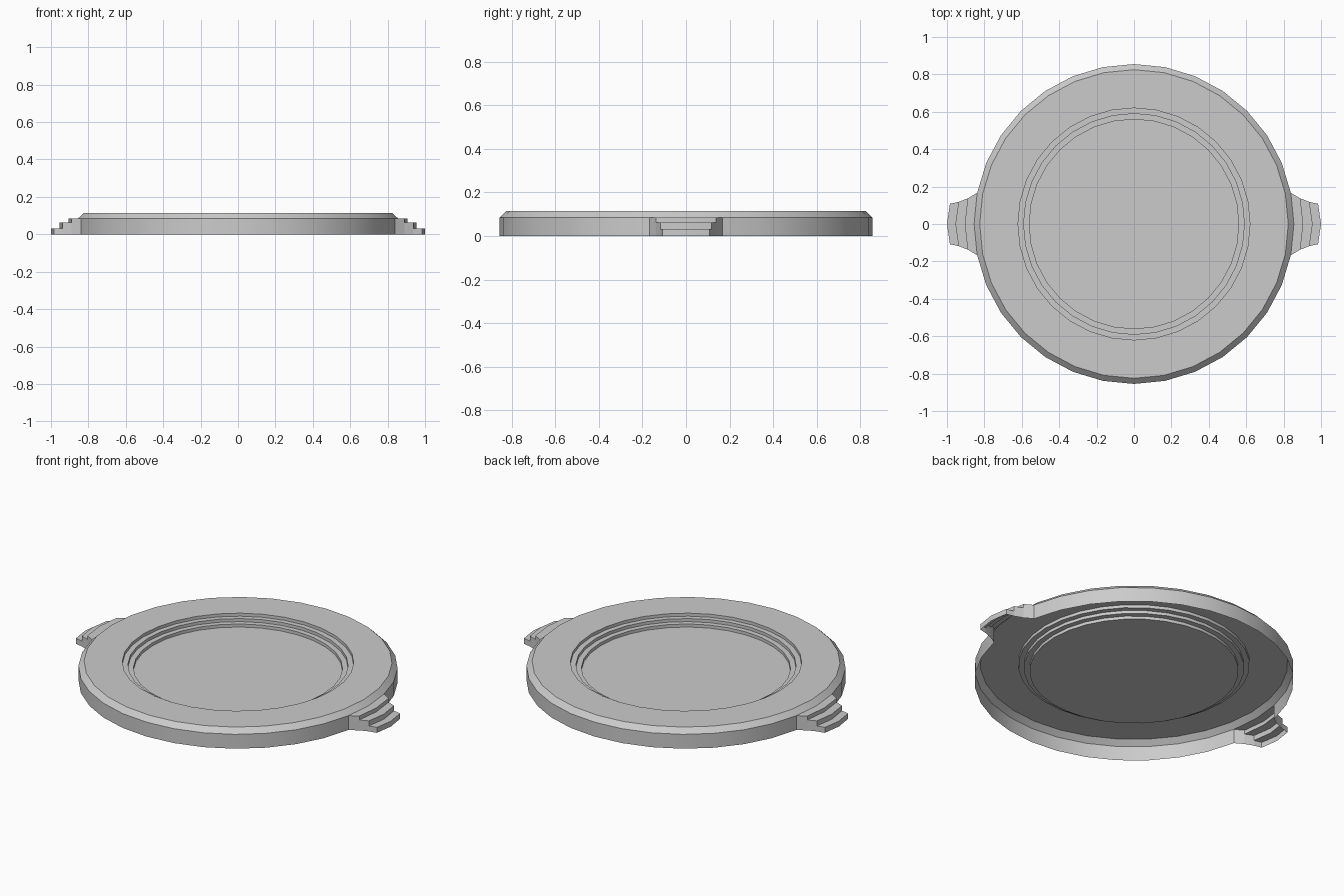
import bpy, bmesh, math

if "Cube" in bpy.data.objects:
    bpy.data.objects.remove(bpy.data.objects["Cube"])

SIDES = 32


def finish(name, bm):
    bmesh.ops.remove_doubles(bm, verts=bm.verts, dist=1e-5)
    me = bpy.data.meshes.new(name)
    bm.to_mesh(me)
    bm.free()
    ob = bpy.data.objects.new(name, me)
    bpy.context.collection.objects.link(ob)
    bpy.ops.object.select_all(action='DESELECT')
    ob.select_set(True)
    bpy.context.view_layer.objects.active = ob
    bpy.ops.object.shade_smooth_by_angle(angle=math.radians(25))
    return ob


# Dish: open-bottomed shell with chamfered rim and stepped recess (radius, height)
profile = [(0.855, 0), (0.855, 0.085), (0.825, 0.114),
           (0.62, 0.114), (0.62, 0.096), (0.59, 0.096),
           (0.59, 0.078), (0.56, 0.078), (0.56, 0.06)]
bm = bmesh.new()
rings = []
for r, z in profile:
    rings.append([bm.verts.new((r * math.cos(i * math.tau / SIDES),
                                r * math.sin(i * math.tau / SIDES), z))
                  for i in range(SIDES)])
# the outer wall is left open where the two handles join
gaps = {SIDES - 1, 0, SIDES // 2 - 1, SIDES // 2}
for k, (a, b) in enumerate(zip(rings, rings[1:])):
    for i in range(SIDES):
        if k == 0 and i in gaps:
            continue
        j = (i + 1) % SIDES
        bm.faces.new((a[i], a[j], b[j], b[i]))
bm.faces.new(rings[-1])
finish("dish", bm)

# Handles: three stepped treads; each arc is (middle x, end x, end y)
a0 = math.tau / SIDES
arcs = [(0.855, 0.855 * math.cos(a0), 0.855 * math.sin(a0)),
        (0.905, 0.889, 0.137), (0.955, 0.938, 0.118), (1.0, 0.984, 0.108)]
heights = [0.085, 0.062, 0.032, 0.0]


def points(arc):
    mid, ex, ey = arc
    return [(ex, -ey), (mid, 0), (ex, ey)]


for name, s in (("right_handle", 1), ("left_handle", -1)):
    bm = bmesh.new()

    def quad(*pts):
        # rotate half a turn for the left handle
        bm.faces.new([bm.verts.new((s * x, s * y, z)) for x, y, z in pts])

    for k in range(3):
        p, q = points(arcs[k]), points(arcs[k + 1])
        h, low = heights[k], heights[k + 1]
        for i in range(2):
            quad((*p[i], h), (*q[i], h), (*q[i + 1], h), (*p[i + 1], h))        # tread
            quad((*q[i], low), (*q[i + 1], low), (*q[i + 1], h), (*q[i], h))    # riser
        quad((*p[0], 0), (*q[0], 0), (*q[0], h), (*p[0], h))                    # side
        quad((*q[2], 0), (*p[2], 0), (*p[2], h), (*q[2], h))                    # side
    finish(name, bm)
